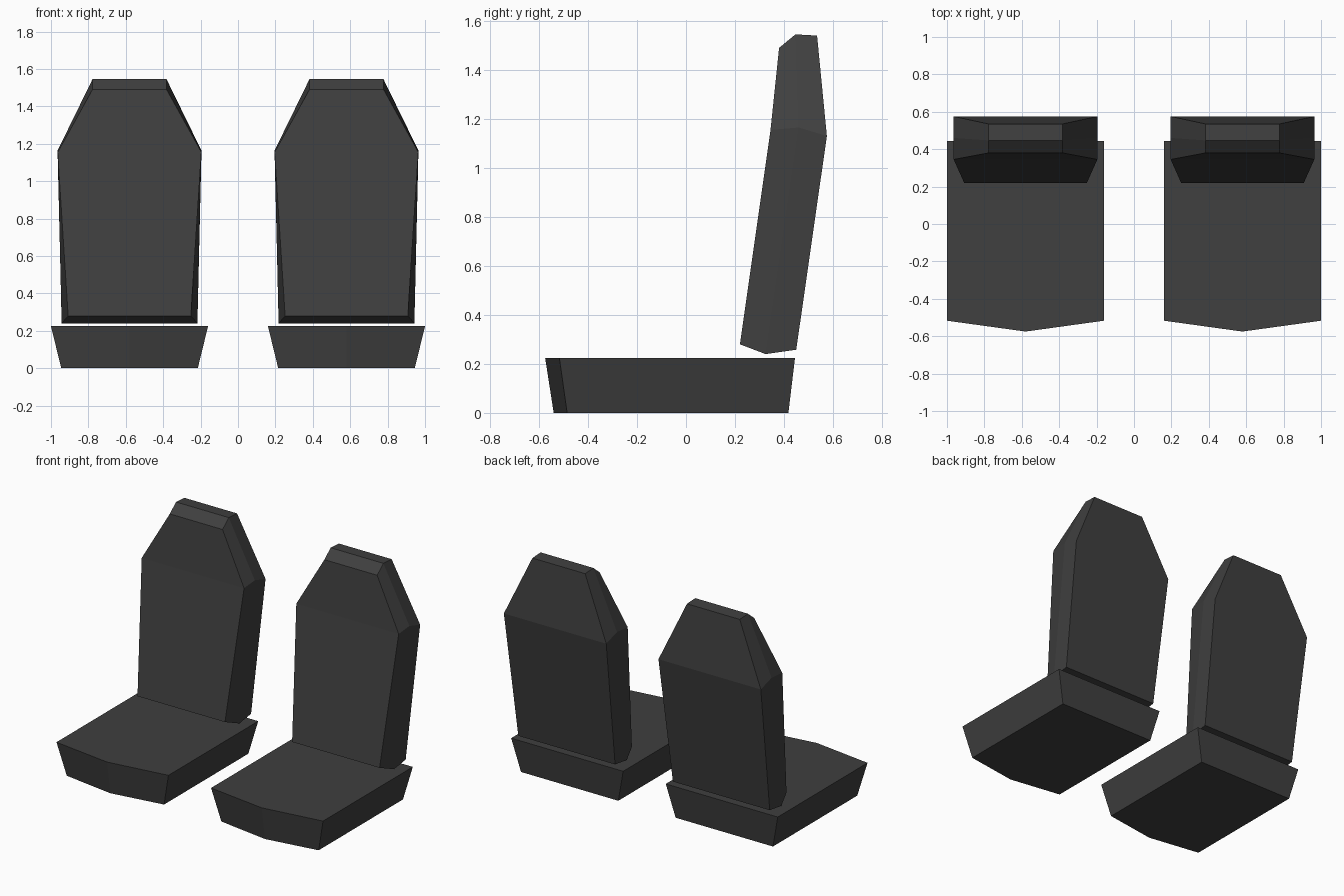
import bpy, bmesh

if "Cube" in bpy.data.objects:
    bpy.data.objects.remove(bpy.data.objects["Cube"])

SEAT_X = 0.58

mat = bpy.data.materials.new("dark_upholstery")
mat.diffuse_color = (0.05, 0.05, 0.05, 1)
mat.use_nodes = True
mat.node_tree.nodes["Principled BSDF"].inputs["Base Color"].default_value = mat.diffuse_color


def loft(name, rings, split_caps=False):
    """Skin equal-sized rings of points; bent end caps are split into two quads."""
    bm = bmesh.new()
    loops = [[bm.verts.new(p) for p in ring] for ring in rings]
    n = len(loops[0])
    for a, b in zip(loops, loops[1:]):
        for i in range(n):
            j = (i + 1) % n
            bm.faces.new((a[i], a[j], b[j], b[i]))
    for r in (loops[0], loops[-1]):
        if split_caps:
            bm.faces.new((r[0], r[1], r[4], r[5]))
            bm.faces.new((r[1], r[2], r[3], r[4]))
        else:
            bm.faces.new(r)
    bmesh.ops.recalc_face_normals(bm, faces=bm.faces)
    mesh = bpy.data.meshes.new(name)
    bm.to_mesh(mesh)
    bm.free()
    mesh.materials.append(mat)
    return mesh


def cushion_ring(w, front, corner, back, z):
    return [(-w, back, z), (-w, corner, z), (0, front, z), (w, corner, z), (w, back, z)]


def back_ring(section):
    right = [(w, y, z) for w, y, z in section]
    return right + [(-w, y, z) for w, y, z in reversed(section)]


# Cushion: tapered box with a pointed front edge
cushion = loft("cushion", [
    cushion_ring(0.365, -0.54, -0.485, 0.418, 0.0),
    cushion_ring(0.42, -0.575, -0.517, 0.445, 0.225),
])

# Backrest: (half width, y, z) at front, middle and back of each level
backrest = loft("backrest", [
    back_ring([(0.328, 0.22, 0.28), (0.363, 0.325, 0.24), (0.363, 0.45, 0.258)]),
    back_ring([(0.384, 0.345, 1.155), (0.384, 0.46, 1.165), (0.384, 0.575, 1.13)]),
    back_ring([(0.198, 0.38, 1.49), (0.198, 0.447, 1.545), (0.198, 0.535, 1.54)]),
], split_caps=True)

# Two identical seats side by side
for side, x in (("left", -SEAT_X), ("right", SEAT_X)):
    for part, mesh in (("seat_cushion", cushion), ("seat_backrest", backrest)):
        ob = bpy.data.objects.new(f"{side}_{part}", mesh)
        ob.location.x = x
        bpy.context.collection.objects.link(ob)
